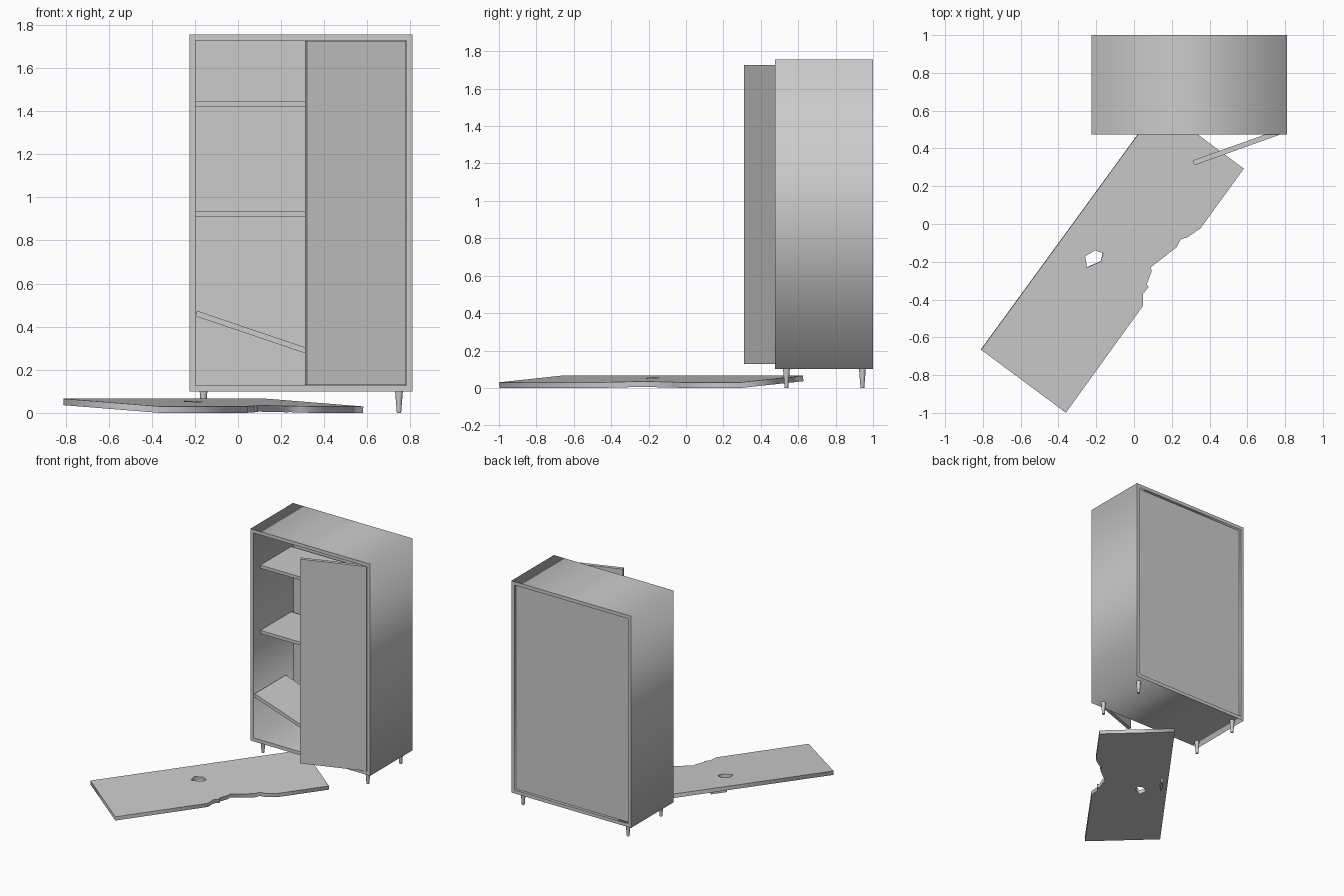
import bpy, bmesh, math
from mathutils import Matrix, Vector

if "Cube" in bpy.data.objects:
    bpy.data.objects.remove(bpy.data.objects["Cube"])

T = 0.027                                  # board thickness
X0, X1, Y0, Y1, Z0, Z1 = -0.225, 0.81, 0.475, 1.0, 0.10, 1.755


def link(name, bm, matrix=Matrix()):
    bmesh.ops.recalc_face_normals(bm, faces=bm.faces)
    me = bpy.data.meshes.new(name)
    bm.to_mesh(me)
    bm.free()
    ob = bpy.data.objects.new(name, me)
    ob.matrix_world = matrix
    bpy.context.collection.objects.link(ob)
    return ob


def box(name, lo, hi, matrix=Matrix()):
    lo, hi = Vector(lo), Vector(hi)
    bm = bmesh.new()
    size = Matrix.Diagonal((*(hi - lo), 1))
    bmesh.ops.create_cube(bm, size=1, matrix=Matrix.Translation((lo + hi) / 2) @ size)
    return link(name, bm, matrix)


def slab(name, outlines, thickness, matrix):
    """Flat board from an outline and holes, thickness centred on local z = 0."""
    cu = bpy.data.curves.new(name, 'CURVE')
    cu.dimensions, cu.fill_mode, cu.extrude = '2D', 'BOTH', thickness / 2
    for pts in outlines:
        sp = cu.splines.new('POLY')
        sp.points.add(len(pts) - 1)
        for p, (x, y) in zip(sp.points, pts):
            p.co = (x, y, 0, 1)
        sp.use_cyclic_u = True
    tmp = bpy.data.objects.new(name + "_curve", cu)
    bpy.context.collection.objects.link(tmp)
    bpy.context.view_layer.update()
    dg = bpy.context.evaluated_depsgraph_get()
    me = bpy.data.meshes.new_from_object(tmp.evaluated_get(dg))
    bm = bmesh.new()
    bm.from_mesh(me)
    bmesh.ops.remove_doubles(bm, verts=bm.verts, dist=1e-5)
    bpy.data.objects.remove(tmp)
    bpy.data.curves.remove(cu)
    bpy.data.meshes.remove(me)
    return link(name, bm, matrix)


def rect(x0, y0, x1, y1):
    return [(x0, y0), (x1, y0), (x1, y1), (x0, y1)]


# Cabinet frame and inset back
slab("cabinet_frame",
     [rect(X0, Z0, X1, Z1), rect(X0 + T, Z0 + T, X1 - T, Z1 - T)], Y1 - Y0,
     Matrix.Translation((0, (Y0 + Y1) / 2, 0)) @ Matrix.Rotation(math.pi / 2, 4, 'X'))
box("back_panel", (X0 + T, 0.965, Z0 + T), (X1 - T, 0.978, Z1 - T))

# Two level shelves
for name, z in (("middle_shelf", 0.91), ("upper_shelf", 1.42)):
    box(name, (X0 + T, 0.56, z), (X1 - T, 0.94, z + 0.025))

# Fallen shelf, its right end resting on the cabinet floor
box("fallen_shelf", (0, 0.477, 0), (0.975, 0.86, 0.026),
    Matrix.Translation((X0 + T, 0, 0.449)) @ Matrix.Rotation(math.radians(-18.7), 4, 'Y').inverted())

# Tapered legs
for xn, x in (("left", -0.16), ("right", 0.747)):
    for yn, y in (("front", 0.537), ("back", 0.943)):
        bm = bmesh.new()
        bmesh.ops.create_cone(bm, cap_ends=True, segments=12, radius1=0.010, radius2=0.018,
                              depth=0.1, matrix=Matrix.Translation((x, y, 0.05)))
        leg = link(f"{yn}_{xn}_leg", bm)
        bpy.context.view_layer.objects.active = leg
        leg.select_set(True)
        bpy.ops.object.shade_smooth_by_angle(angle=math.radians(40))
        leg.select_set(False)

# Right door, ajar
box("open_door", (0, 0, 0), (0.488, T, 1.597),
    Matrix.Translation((0.32, 0.311, 0.129)) @ Matrix.Rotation(math.radians(19.7), 4, 'Z'))

# Broken door on the floor: bitten edge, hole, propped up on its handle
a, b, c = Vector((-0.812, -0.664)), Vector((-0.362, -0.998)), Vector((0.58, 0.294))
u = (c - b).normalized()
bite = [(0.351, -0.021), (0.282, -0.069), (0.245, -0.08), (0.224, -0.122), (0.087, -0.228),
        (0.092, -0.249), (0.066, -0.317), (0.076, -0.333), (0.045, -0.37), (0.045, -0.434)]
hole = [(-0.261, -0.17), (-0.208, -0.138), (-0.166, -0.153), (-0.177, -0.196), (-0.25, -0.228)]
outline = [tuple(b), tuple(a), tuple(a + c - b), tuple(c)] + bite
pivot = Matrix.Translation((b.x, b.y, 0))
tilt = pivot @ Matrix.Rotation(0.064, 4, Vector((u.x, u.y, 0))) @ pivot.inverted()
slab("broken_door", [outline, hole], 0.03, tilt @ Matrix.Translation((0, 0, 0.015)))

along = pivot @ Matrix.Rotation(math.atan2(u.y, u.x), 4, 'Z')
box("door_handle", (0.79, 0.505, -0.031), (0.91, 0.518, 0.001), tilt @ along)
